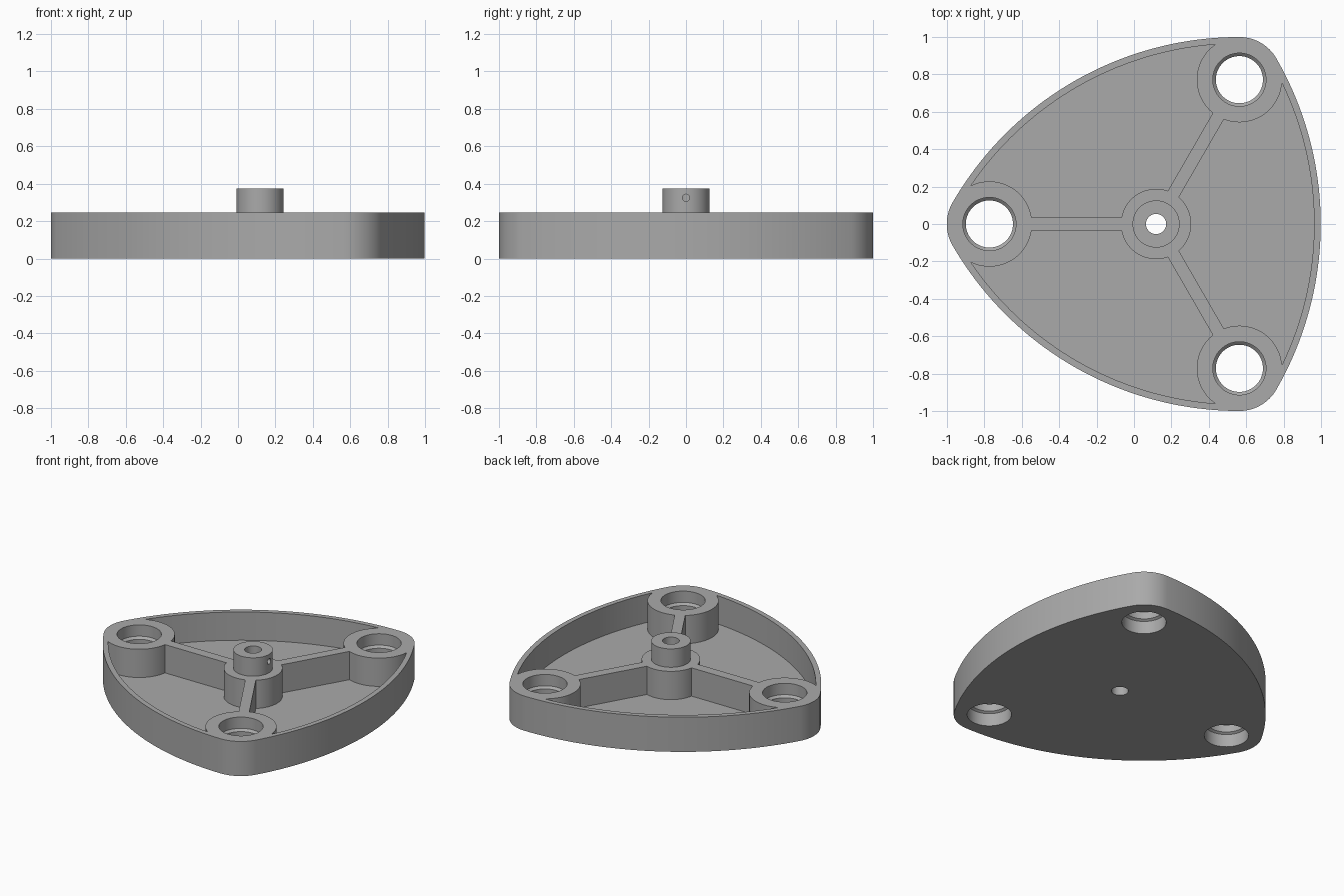
import bpy, bmesh
from math import cos, sin, radians, tau
from mathutils import Matrix, Vector

old = bpy.data.objects.get("Cube")
if old:
    bpy.data.objects.remove(old, do_unlink=True)

CENTRE = Vector((0.118, 0, 0))
REACH, CORNER_R, WALL = 0.891, 0.228, 0.035
SIDE_R = REACH * 3 ** 0.5 + CORNER_R
HEIGHT, FLOOR, TOP = 0.245, 0.045, 0.375
ANGLES = (180, 300, 420)

grey = bpy.data.materials.new("plain grey")
grey.use_nodes = True
grey.diffuse_color = (0.4, 0.4, 0.4, 1)
grey.node_tree.nodes["Principled BSDF"].inputs["Base Color"].default_value = (0.4, 0.4, 0.4, 1)


def polar(r, deg):
    return Vector((r * cos(radians(deg)), r * sin(radians(deg)), 0))


def corner(deg):
    return CENTRE + polar(REACH, deg)


def finish(name, bm):
    bmesh.ops.recalc_face_normals(bm, faces=bm.faces)
    mesh = bpy.data.meshes.new(name)
    bm.to_mesh(mesh)
    bm.free()
    mesh.materials.append(grey)
    ob = bpy.data.objects.new(name, mesh)
    bpy.context.collection.objects.link(ob)
    return ob


def rounded_triangle(name, inset, z0, z1):
    """Prism with bulging sides, each arc centred on the opposite corner."""
    pts = []
    for a in ANGLES:
        for centre, r, start, n in ((corner(a), CORNER_R, a - 30, 24),
                                    (corner(a + 240), SIDE_R, a + 30, 40)):
            pts += [centre + polar(r - inset, start + 60 * i / n) for i in range(n)]
    bm = bmesh.new()
    base = bm.faces.new([bm.verts.new((p.x, p.y, z0)) for p in pts])
    ext = bmesh.ops.extrude_face_region(bm, geom=[base])["geom"]
    bmesh.ops.translate(bm, vec=(0, 0, z1 - z0),
                        verts=[v for v in ext if isinstance(v, bmesh.types.BMVert)])
    return finish(name, bm)


def lathe(name, centre, profile, n=72):
    """Closed solid of revolution from (radius, height) points."""
    bm = bmesh.new()
    rings = [[bm.verts.new((centre.x + r * cos(tau * i / n), centre.y + r * sin(tau * i / n), z))
              for i in range(n)] for r, z in profile]
    for low, high in zip(rings, rings[1:]):
        for i in range(n):
            j = (i + 1) % n
            bm.faces.new((low[i], low[j], high[j], high[i]))
    bm.faces.new(rings[0])
    bm.faces.new(rings[-1])
    return finish(name, bm)


def rib(name, deg):
    bm = bmesh.new()
    place = (Matrix.Translation(CENTRE + polar(REACH / 2, deg)) @ Matrix.Rotation(radians(deg), 4, "Z")
             @ Matrix.Diagonal((REACH, 0.068, 2, 1)))
    bmesh.ops.create_cube(bm, size=1, matrix=place)
    return finish(name, bm)


def combine(target, tool, operation):
    mod = target.modifiers.new(operation, "BOOLEAN")
    mod.operation, mod.solver, mod.object = operation, "EXACT", tool
    bpy.context.view_layer.objects.active = target
    bpy.ops.object.modifier_apply(modifier=mod.name)
    bpy.data.objects.remove(tool, do_unlink=True)


# Pocket volume, leaving out the hub, corner bosses and ribs
pocket = rounded_triangle("pocket", WALL, FLOOR, 0.6)
combine(pocket, lathe("hub_space", CENTRE, [(0.188, -1), (0.188, 1)]), "DIFFERENCE")
for a in ANGLES:
    combine(pocket, lathe("boss_space", corner(a), [(CORNER_R, -1), (CORNER_R, 1)]), "DIFFERENCE")
    combine(pocket, rib("rib_space", a), "DIFFERENCE")

# Hollowed base with its central collar
base = rounded_triangle("base_plate", 0, 0, HEIGHT)
combine(base, pocket, "DIFFERENCE")
combine(base, lathe("collar", CENTRE, [(0.126, 0.1), (0.126, TOP)]), "UNION")

# Corner holes, each with a narrower lip halfway down
hole = [(0.142, -0.1), (0.142, 0.09), (0.126, 0.1), (0.126, 0.15), (0.142, 0.165), (0.142, 0.5)]
for a in ANGLES:
    combine(base, lathe("corner_hole", corner(a), hole), "DIFFERENCE")

# Shaft bore and small side screw hole
combine(base, lathe("bore", CENTRE, [(0.054, -0.1), (0.054, 0.6)], 48), "DIFFERENCE")
screw = lathe("screw_hole", Vector(), [(0.019, 0), (0.019, 0.3)], 24)
screw.data.transform(Matrix.Translation((CENTRE.x, 0, 0.325)) @ Matrix.Rotation(radians(90), 4, "Y"))
combine(base, screw, "DIFFERENCE")

# Smooth curved walls, keep edges crisp
bpy.ops.object.select_all(action="DESELECT")
base.select_set(True)
bpy.context.view_layer.objects.active = base
bpy.ops.object.shade_smooth_by_angle(angle=radians(30))
